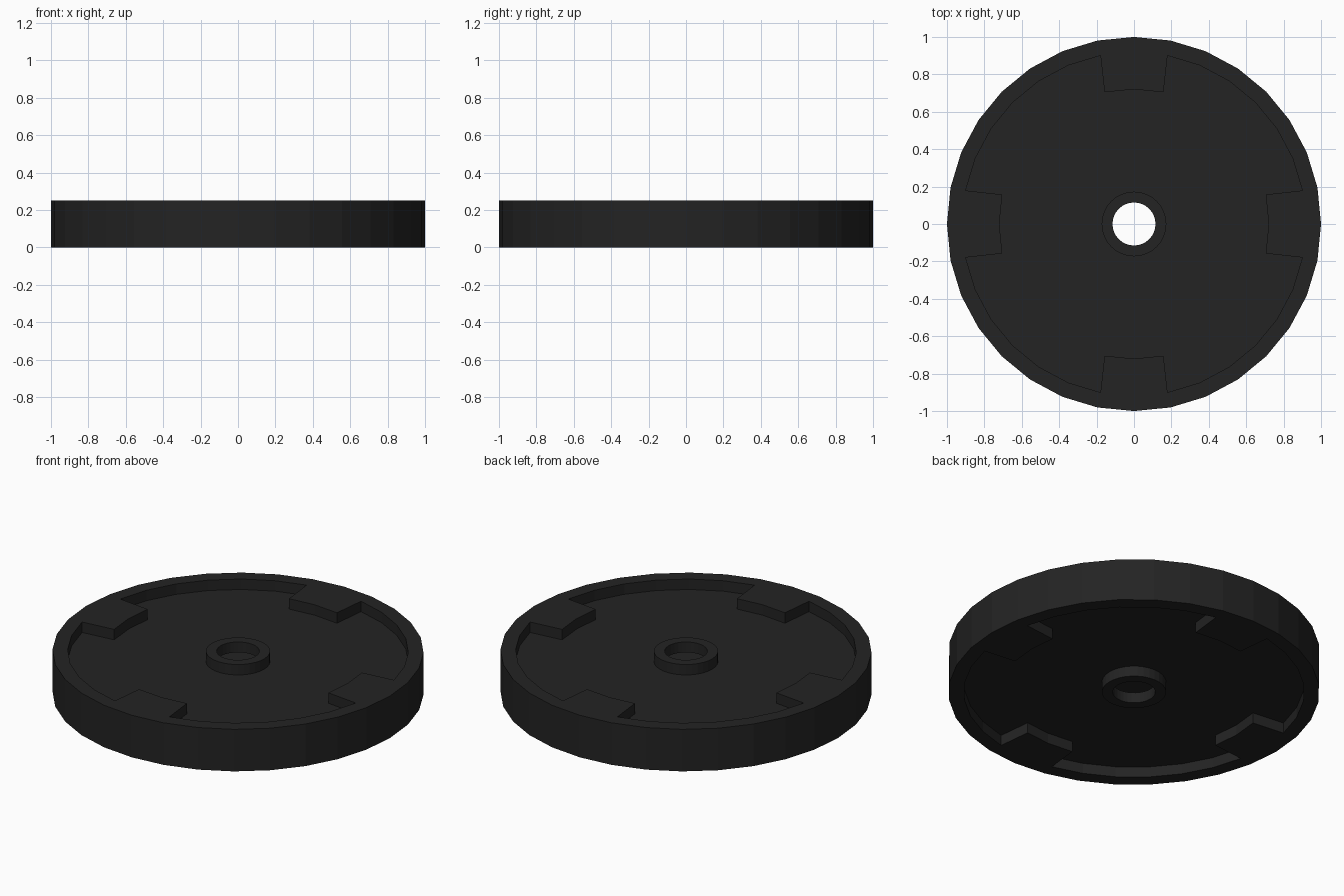
import bpy, bmesh, math

if "Cube" in bpy.data.objects:
    bpy.data.objects.remove(bpy.data.objects["Cube"])

N = 32                    # sides of the disc
H, FLOOR = 0.125, 0.063   # half thickness, recess floor height above mid plane
R_OUT, R_RIM, R_TAB, R_HUB, R_HOLE = 1.0, 0.918, 0.72, 0.173, 0.115
STEP = 2 * math.pi / N
TAB_ANGLE = math.radians(12.6)   # half angle of each tab at its inner end

mat = bpy.data.materials.new("black_rubber")
mat.diffuse_color = (0.017, 0.017, 0.017, 1)
mat.use_nodes = True
mat.node_tree.nodes["Principled BSDF"].inputs["Base Color"].default_value = mat.diffuse_color

bm = bmesh.new()


def pt(r, a):
    return (r * math.cos(a), r * math.sin(a))


def face(points):
    bm.faces.new([bm.verts.new(p) for p in points])


def at(path, z):
    return [(x, y, z) for x, y in path]


def wall(path, z0, z1):
    # vertical strip; faces outward if z0 < z1, inward otherwise
    for p, q in zip(path, path[1:]):
        face([(*p, z0), (*q, z0), (*q, z1), (*p, z1)])


for k in range(N):
    a, b = k * STEP, (k + 1) * STEP
    m = k % (N // 4)
    outer, rim, hub, hole = ([pt(r, a), pt(r, b)] for r in (R_OUT, R_RIM, R_HUB, R_HOLE))

    # inner outline of the rim: four tabs reach inward on the axes
    top = floor = rim
    if m == 0:
        floor = [pt(R_TAB, a), pt(R_TAB + 0.002, a + TAB_ANGLE)]
        top = floor + [rim[1]]
    elif m == 1:
        floor = [pt(R_TAB + 0.002, a - STEP + TAB_ANGLE)] + rim
    elif m == N // 4 - 2:
        floor = rim + [pt(R_TAB + 0.002, b + STEP - TAB_ANGLE)]
    elif m == N // 4 - 1:
        floor = [pt(R_TAB + 0.002, b - TAB_ANGLE), pt(R_TAB, b)]
        top = [rim[0]] + floor

    wall(outer, 0, H)                                   # outer side
    face(at(outer, H) + at(top[::-1], H))               # rim and tab tops
    wall(floor, H, FLOOR)                               # recess wall
    face(at(floor, FLOOR) + at(hub[::-1], FLOOR))       # recess floor
    wall(hub, FLOOR, H)                                 # hub side
    face(at(hub, H) + at(hole[::-1], H))                # hub top
    wall(hole, H, FLOOR)                                # hole lip, open inside

bmesh.ops.remove_doubles(bm, verts=bm.verts, dist=0.0005)

mesh = bpy.data.meshes.new("wheel_disc")
bm.to_mesh(mesh)
bm.free()
mesh.materials.append(mat)
disc = bpy.data.objects.new("wheel_disc", mesh)
disc.location.z = H
bpy.context.collection.objects.link(disc)

# identical underside
mirror = disc.modifiers.new("underside", 'MIRROR')
mirror.use_axis = (False, False, True)
